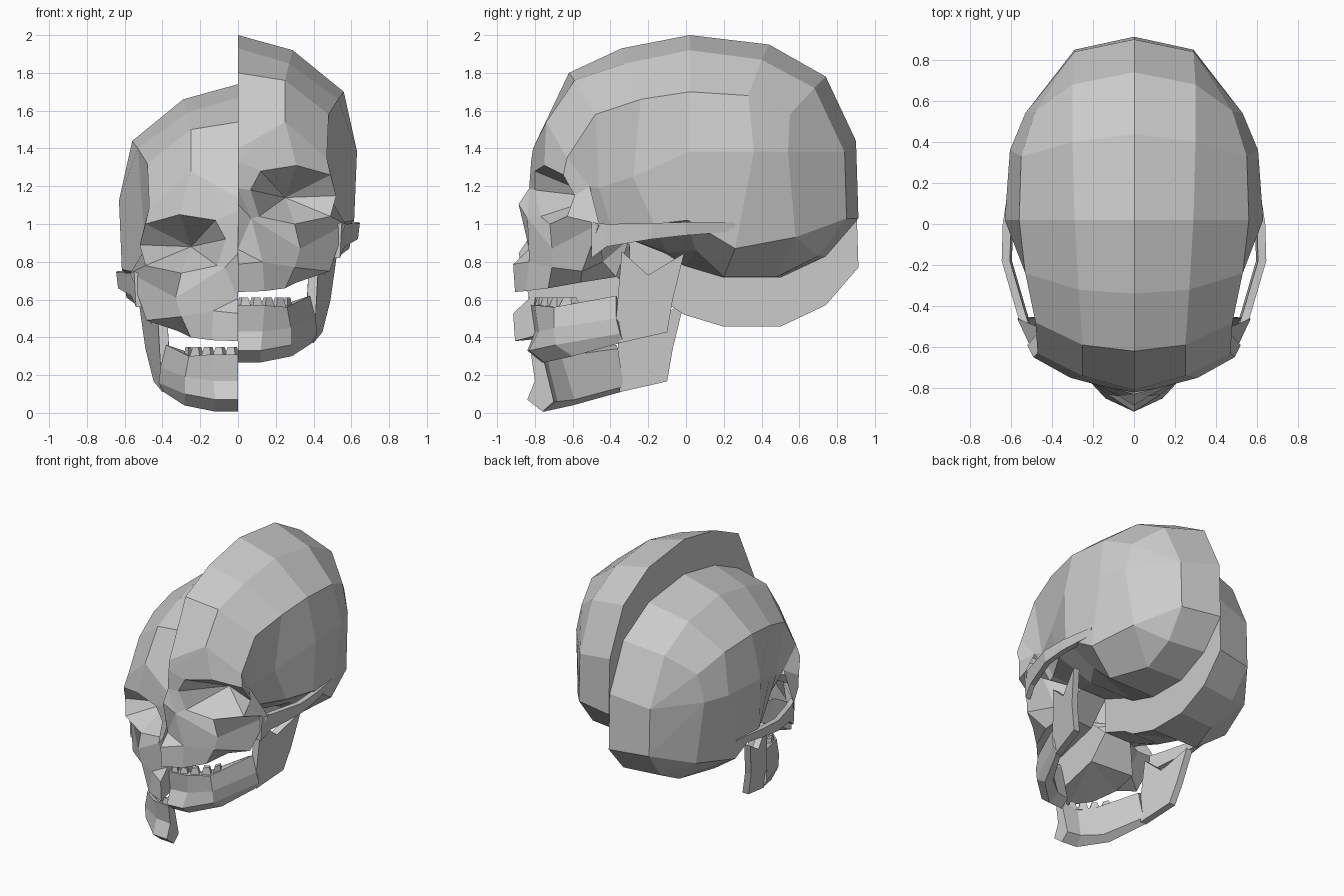
import bpy
import bmesh

cube = bpy.data.objects.get("Cube")
if cube:
    bpy.data.objects.remove(cube, do_unlink=True)

bone = bpy.data.materials.new("pale_bone")
bone.use_nodes = True
bone.diffuse_color = (0.6, 0.6, 0.6, 1)
bone.node_tree.nodes["Principled BSDF"].inputs["Base Color"].default_value = (0.6, 0.6, 0.6, 1)

DROP = 0.26  # how far the right half sits below the left half


class Part:
    """Collects faces for one half, then makes the left and right objects."""

    def __init__(self, name):
        self.name = name
        self.bm = bmesh.new()
        self.known = {}

    def vert(self, point):
        key = tuple(round(c, 4) for c in point)
        if key not in self.known:
            self.known[key] = self.bm.verts.new(key)
        return self.known[key]

    def face(self, *points):
        verts = list(dict.fromkeys(self.vert(p) for p in points))
        if len(verts) > 2 and not self.bm.faces.get(verts):
            self.bm.faces.new(verts)

    def skin(self, rows, closed=False):
        """Bridge neighbouring rows; repeated points collapse to triangles."""
        for row, following in zip(rows, rows[1:]):
            count = len(row)
            for i in range(count if closed else count - 1):
                j = (i + 1) % count
                self.face(row[i], row[j], following[j], following[i])

    def cap_middle(self):
        edges = [e for e in self.bm.edges if e.is_boundary and all(abs(v.co.x) < 1e-4 for v in e.verts)]
        bmesh.ops.holes_fill(self.bm, edges=edges, sides=0)

    def finish(self):
        bmesh.ops.recalc_face_normals(self.bm, faces=self.bm.faces[:])
        for side, label in ((1, "left_"), (-1, "right_")):
            half = self.bm.copy()
            for v in half.verts:
                v.co.x *= side
                if side < 0:
                    v.co.z -= DROP
            if side < 0:
                bmesh.ops.reverse_faces(half, faces=half.faces[:])
            mesh = bpy.data.meshes.new(label + self.name)
            half.to_mesh(mesh)
            half.free()
            mesh.materials.append(bone)
            obj = bpy.data.objects.new(label + self.name, mesh)
            bpy.context.collection.objects.link(obj)
        self.bm.free()


# Shared landmarks of brow, temple and skull base
forehead = (0, -.81, 1.4)
bump = (.25, -.74, 1.54)
temple = (.47, -.63, 1.35)
socket_side = (.45, -.51, 1.2)
base_front = (0, -.3, .92)
base_side = (.22, -.3, .92)

# Braincase: rows run from the top middle, over the side, to the base middle
cranium = Part("cranium")
front = [forehead, bump, temple, socket_side, (.36, -.46, 1), base_side, base_front]
brow = [(0, -.62, 1.8), (.25, -.59, 1.76), (.48, -.48, 1.58), (.43, -.46, 1.19),
        (.38, -.4, 1), base_side, base_front]
ahead = [(0, -.34, 1.93), (.27, -.32, 1.85), (.53, -.24, 1.66), (.5, -.28, 1.25),
         (.52, -.17, 1), (.3, -.1, .85), (0, -.1, .84)]
crown = [(0, .02, 2), (.29, .02, 1.92), (.56, .02, 1.7), (.63, .02, 1.385),
         (.615, .01, 1.02), (.4, .05, .86), (0, -.01, .78)]
rear = [(0, .44, 1.95), (.3, .4, 1.87), (.55, .33, 1.68), (.605, .36, 1.385),
        (.59, .26, .87), (.38, .2, .72), (0, .2, .717)]
back = [(0, .74, 1.78), (.3, .68, 1.72), (.48, .55, 1.58), (.53, .54, 1.38),
        (.49, .58, .93), (.28, .48, .72), (0, .5, .717)]
ear, low, base = back[3], back[4], back[5:]
upper, nape, under = (.29, .84, 1.38), (.29, .85, 1.03), (.28, .7, .83)
cranium.skin([
    [(0, -.3, 1.15)] * 7, front, brow, ahead, crown, rear, back,
    [(0, .9, 1.44), upper, upper, ear, low] + base,
    [(0, .913, 1.03), nape, nape, nape, low] + base,
    [(0, .74, .83), under, under, under, low] + base,
    [base[1], base[0], base[0], base[0], low] + base,
])
cranium.cap_middle()
cranium.finish()

# Face: eye socket ringed by brow, temple, cheek and nose
face = Part("face")
bridge, glabella, nose_tip = (0, -.83, 1.19), (0, -.82, 1.33), (0, -.886, 1.105)
nose_side, cheek, cheek_top = (.07, -.84, 1.03), (.33, -.71, .87), (.57, -.46, 1)
rim = [(.066, -.8, 1.18), (.12, -.8, 1.28), (.31, -.75, 1.31), (.49, -.65, 1.26),
       (.52, -.59, 1.15), (.49, -.63, 1.04), (.3, -.72, 1), (.11, -.77, 1.04)]
heart = (.25, -.46, 1.14)
pit = [tuple(h + (c - h) * .3 for c, h in zip(p, heart)) for p in rim]
around = [bridge, glabella, bump, temple, socket_side, cheek_top, cheek, nose_side]
face.skin([around, rim, pit, [heart] * len(rim)], closed=True)
face.face(glabella, forehead, bump)

# Nose bone and its opening
hollow, spine, wing = (0, -.83, .866), (0, -.915, .787), (.13, -.83, .8)
face.face(bridge, nose_tip, nose_side)
face.skin([[nose_tip, nose_side, wing, spine], [hollow] * 4])

# Upper jaw and cheekbone
cheek_low = (.485, -.55, .75)
gum = [(0, -.905, .64), (.14, -.85, .645), (.25, -.73, .66), (.31, -.56, .69), (.3, -.37, .72)]
palate = (0, -.45, .76)
face.skin([
    [nose_side, nose_side, cheek, cheek_top, (.42, -.46, 1)],
    [wing, wing, (.3, -.71, .77), cheek_low, (.33, -.44, .8)],
])
face.skin([[spine, wing, (.3, -.71, .77), cheek_low, (.33, -.44, .8)], gum, [palate] * 5])
face.skin([[(.42, -.46, 1), (.33, -.44, .8), gum[4], palate], [base_side, base_side, base_side, base_front]])
face.face(forehead, glabella, bridge, nose_tip, hollow, spine, gum[0], palate, base_front)
face.finish()

# Cheek arch: a flattened bar that bows outward to above the ear
arch = Part("cheek_arch")
bar = []
for x, y, top, bottom in ((.55, -.5, 1.01, .82), (.575, -.42, 1, .88), (.645, -.18, 1.005, .92),
                          (.64, 0, 1.01, .94), (.6, .26, 1.01, .96)):
    bar.append([(x, y, top), (x - .01, y, bottom), (x - .05, y, bottom), (x - .04, y, top)])
arch.skin(bar, closed=True)
arch.face(*bar[0])
arch.face(*bar[-1])
arch.finish()

# Lower jaw body: sections from the chin to the back teeth
jaw = Part("lower_jaw")
sections = [
    [(0, -.76, .57), (0, -.82, .57), (0, -.8, .43), (0, -.84, .33), (0, -.76, .267), (0, -.7, .32)],
    [(.12, -.74, .57), (.14, -.8, .57), (.13, -.78, .43), (.12, -.83, .33), (.12, -.75, .267), (.1, -.68, .32)],
    [(.2, -.66, .56), (.26, -.7, .56), (.28, -.7, .45), (.28, -.69, .36), (.285, -.6, .3), (.22, -.59, .33)],
    [(.34, -.36, .6), (.38, -.37, .62), (.41, -.37, .5), (.42, -.35, .42), (.4, -.33, .375), (.36, -.33, .4)],
]
jaw.skin(sections, closed=True)
jaw.face(*sections[0])
jaw.face(*sections[-1])

# Jaw branch: an upright plate with a notch between two horns
plate = [(.41, -.37, .5), (.43, -.34, .855), (.46, -.2, .73), (.525, -.01, .845),
         (.49, -.07, .6), (.447, -.1, .427), (.4, -.35, .37)]
inner = [(x - .05, y, z) for x, y, z in plate]
jaw.skin([plate, inner], closed=True)
jaw.face(*plate)
jaw.face(*inner)
jaw.finish()

# Lower teeth: tapered blocks along the jaw's upper edge
teeth = Part("lower_teeth")
edge = [(.01, -.81), (.075, -.805), (.14, -.78), (.2, -.73), (.26, -.68), (.29, -.6)]
for (xa, ya), (xb, yb) in zip(edge, edge[1:]):
    def spot(t, inset, z):
        return (xa + (xb - xa) * t - inset * .5, ya + (yb - ya) * t + inset, z)
    foot = [spot(.03, 0, .55), spot(.97, 0, .55), spot(.97, .05, .55), spot(.03, .05, .55)]
    tip = [spot(.25, .01, .61), spot(.75, .01, .61), spot(.75, .04, .61), spot(.25, .04, .61)]
    teeth.skin([foot, tip], closed=True)
    teeth.face(*foot)
    teeth.face(*tip)
teeth.finish()
